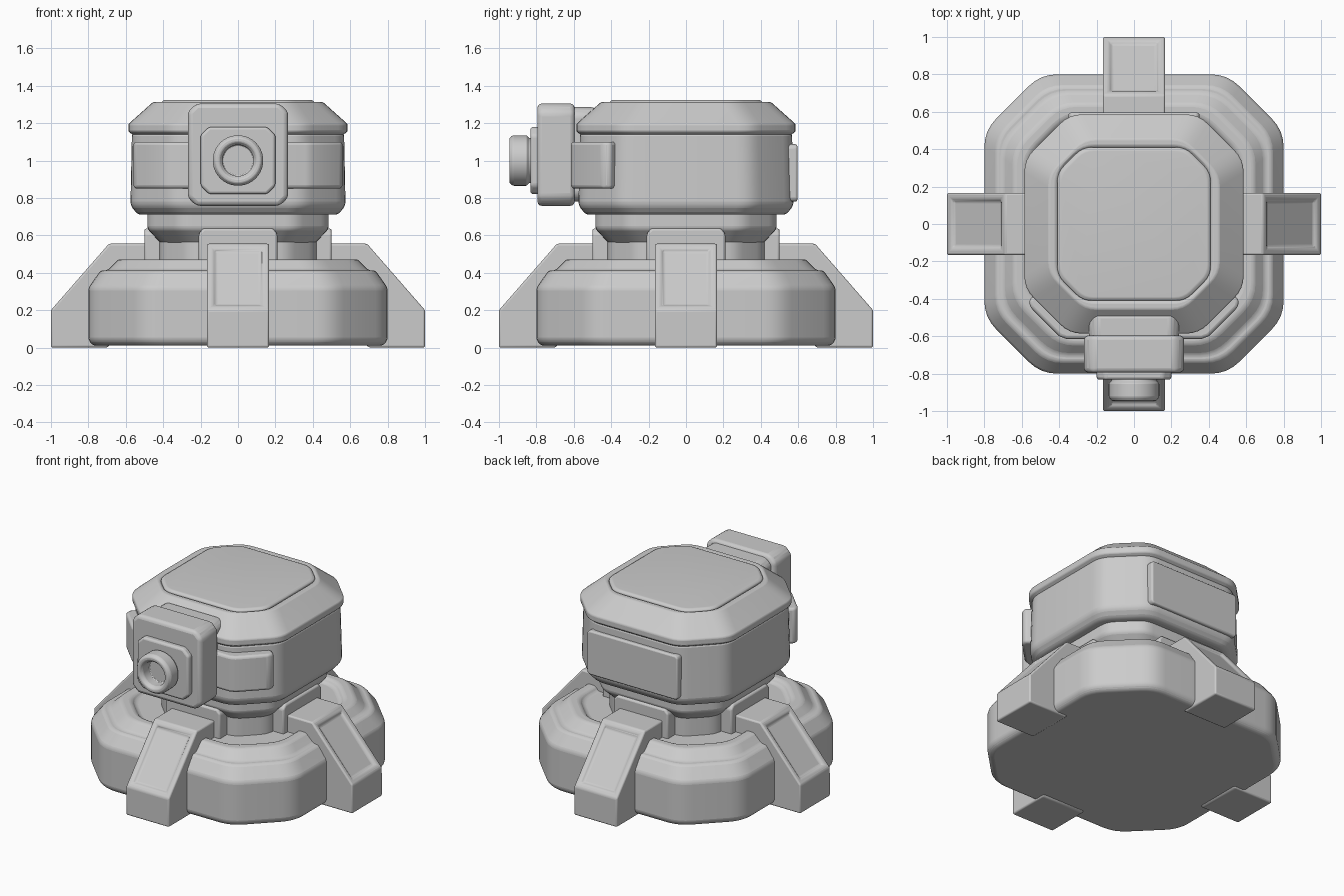
import bpy, bmesh, math
from mathutils import Vector, Matrix

if "Cube" in bpy.data.objects:
    bpy.data.objects.remove(bpy.data.objects["Cube"])


def finish(name, bm, bevel=0.015, segments=3):
    bmesh.ops.recalc_face_normals(bm, faces=bm.faces)
    mesh = bpy.data.meshes.new(name)
    bm.to_mesh(mesh)
    bm.free()
    ob = bpy.data.objects.new(name, mesh)
    bpy.context.collection.objects.link(ob)
    if bevel:
        m = ob.modifiers.new("Bevel", "BEVEL")
        m.width, m.segments = bevel, segments
        m.limit_method, m.angle_limit = "ANGLE", math.radians(25)
    bpy.ops.object.select_all(action="DESELECT")
    bpy.context.view_layer.objects.active = ob
    ob.select_set(True)
    bpy.ops.object.shade_smooth_by_angle(angle=math.radians(35))
    return ob


def ring(half, cut, soft):
    """Chamfered square outline with softened corners."""
    a, b = half, half - cut
    pts = [Vector(p) for p in ((a, -b), (a, b), (b, a), (-b, a),
                               (-a, b), (-a, -b), (-b, -a), (b, -a))]
    out = []
    for i, p in enumerate(pts):
        s = p + (pts[i - 1] - p).normalized() * soft
        e = p + (pts[(i + 1) % 8] - p).normalized() * soft
        for t in (0, 0.25, 0.5, 0.75, 1):
            out.append(s * (1 - t) ** 2 + p * 2 * t * (1 - t) + e * t * t)
    return out


def tower(name, levels, soft=0.06, bevel=0.015):
    """Stack of chamfered-square rings, levels = (half width, corner cut, z)."""
    bm = bmesh.new()
    loops = [[bm.verts.new((p.x, p.y, z)) for p in ring(h, c, soft)] for h, c, z in levels]
    n = len(loops[0])
    for lo, hi in zip(loops, loops[1:]):
        for i in range(n):
            bm.faces.new((lo[i], lo[(i + 1) % n], hi[(i + 1) % n], hi[i]))
    bm.faces.new(loops[0])
    bm.faces.new(loops[-1])
    return finish(name, bm, bevel)


def prism(pts, vec):
    """Extrude a closed outline of 3D points along a vector."""
    bm = bmesh.new()
    face = bm.faces.new([bm.verts.new(p) for p in pts])
    new = bmesh.ops.extrude_face_region(bm, geom=[face])["geom"]
    bmesh.ops.translate(bm, vec=vec, verts=[v for v in new if isinstance(v, bmesh.types.BMVert)])
    bmesh.ops.recalc_face_normals(bm, faces=bm.faces)
    return bm


def plate(w, z0, z1, c, y, depth):
    """Front-facing rectangle with cut corners, extruded along y."""
    pts = [(w, z0 + c), (w, z1 - c), (w - c, z1), (c - w, z1),
           (-w, z1 - c), (-w, z0 + c), (c - w, z0), (w - c, z0)]
    return prism([(x, y, z) for x, z in pts], (0, depth, 0))


# Base with stepped top and shallow recess
tower("base", [(0.775, 0.29, 0.01), (0.8, 0.3, 0.04), (0.8, 0.3, 0.32), (0.735, 0.27, 0.412),
               (0.70, 0.26, 0.412), (0.64, 0.24, 0.472), (0.585, 0.22, 0.472),
               (0.56, 0.21, 0.44)], 0.09)

# Neck and swivel collar
tower("neck", [(0.42, 0.16, 0.42), (0.42, 0.16, 0.58)])
tower("collar", [(0.41, 0.15, 0.555), (0.485, 0.18, 0.635), (0.485, 0.18, 0.73)])

# Head body, sloped roof and roof plate
tower("head_body", [(0.535, 0.22, 0.71), (0.575, 0.23, 0.76), (0.567, 0.23, 1.15)], 0.07, 0.02)
tower("head_roof", [(0.56, 0.23, 1.135), (0.586, 0.24, 1.155), (0.586, 0.24, 1.195),
                    (0.455, 0.19, 1.312), (0.42, 0.14, 1.312), (0.41, 0.135, 1.30)], 0.07)
tower("roof_plate", [(0.41, 0.135, 1.28), (0.41, 0.135, 1.313), (0.395, 0.13, 1.324)], 0.05, 0.006)

# Four legs with recessed slope panels, plus inner brackets
for i, side in enumerate(("right", "back", "left", "front")):
    turn = Matrix.Rotation(i * math.pi / 2, 3, "Z")
    outline = [(1, 0), (1, 0.2), (0.69, 0.555), (0.4, 0.555), (0.4, 0.3), (0.7, 0)]
    bm = prism([(r, -0.166, z) for r, z in outline], (0, 0.332, 0))
    slope = next(f for f in bm.faces if f.normal.x > 0.3 and f.normal.z > 0.3)
    normal = slope.normal.copy()
    bmesh.ops.inset_individual(bm, faces=[slope], thickness=0.045)
    bmesh.ops.inset_individual(bm, faces=[slope], thickness=0.02)
    bmesh.ops.translate(bm, vec=normal * -0.016, verts=slope.verts)
    bmesh.ops.rotate(bm, matrix=turn, verts=bm.verts)
    finish(side + "_leg", bm, 0.02)

    shape = [(-0.21, 0.43), (0.21, 0.43), (0.21, 0.61), (0.185, 0.637),
             (-0.185, 0.637), (-0.21, 0.61)]
    bm = prism([(0.37, y, z) for y, z in shape], (0.13, 0, 0))
    bmesh.ops.rotate(bm, matrix=turn, verts=bm.verts)
    finish(side + "_leg_bracket", bm, 0.012)

# Wrap-around band on the front of the head
band = [(-0.5, -0.36), (-0.562, -0.405), (-0.555, -0.445), (-0.4, -0.6), (-0.36, -0.615),
        (0.36, -0.615), (0.4, -0.6), (0.555, -0.445), (0.562, -0.405), (0.5, -0.36)]
finish("front_band", prism([(x, y, 0.85) for x, y in band], (0, 0, 0.25)), 0.018)

# Rear hatch
finish("rear_hatch", plate(0.35, 0.78, 1.087, 0.015, 0.54, 0.055), 0.012)

# Gun mount block, rear saddle and face plate
finish("gun_mount", plate(0.268, 0.757, 1.305, 0.045, -0.795, 0.2), 0.025)
finish("mount_saddle", plate(0.24, 0.78, 1.285, 0.04, -0.63, 0.145), 0.02)
finish("mount_plate", plate(0.2, 0.82, 1.18, 0.045, -0.832, 0.06), 0.015)

# Hollow barrel, lathed around the y axis
bm = bmesh.new()
profile = [(0.12, -0.80), (0.12, -0.84), (0.135, -0.85), (0.135, -0.925), (0.12, -0.945),
           (0.10, -0.945), (0.083, -0.925), (0.083, -0.86)]
N = 40
rows = [[bm.verts.new((r * math.cos(2 * math.pi * k / N), y, 1.0 + r * math.sin(2 * math.pi * k / N)))
         for k in range(N)] for r, y in profile]
for a, b in zip(rows, rows[1:]):
    for k in range(N):
        bm.faces.new((a[k], a[(k + 1) % N], b[(k + 1) % N], b[k]))
bm.faces.new(rows[0])
bm.faces.new(rows[-1])
finish("barrel", bm, 0.005, 2)
